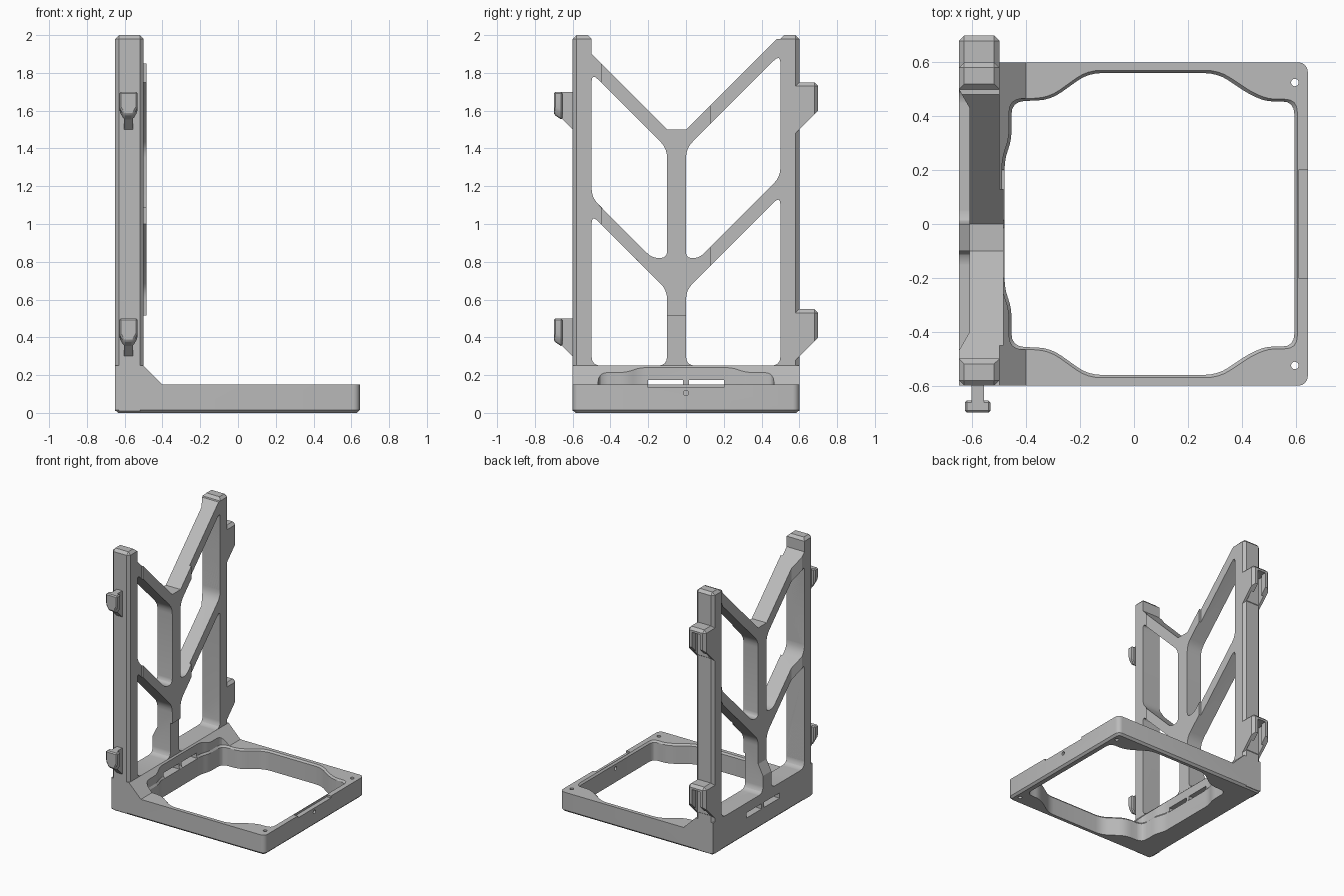
import bpy, bmesh, math
from mathutils import Vector

if "Cube" in bpy.data.objects:
    bpy.data.objects.remove(bpy.data.objects["Cube"])

grey = bpy.data.materials.new("light_grey")
grey.diffuse_color = (0.5, 0.5, 0.5, 1)
grey.use_nodes = True
grey.node_tree.nodes["Principled BSDF"].inputs["Base Color"].default_value = grey.diffuse_color


def finish(name, bm):
    bmesh.ops.recalc_face_normals(bm, faces=bm.faces)
    me = bpy.data.meshes.new(name)
    bm.to_mesh(me)
    bm.free()
    me.materials.append(grey)
    ob = bpy.data.objects.new(name, me)
    bpy.context.collection.objects.link(ob)
    return ob


def loft(name, rings):
    """Closed solid through rings of equal point count."""
    bm = bmesh.new()
    loops = [[bm.verts.new(p) for p in ring] for ring in rings]
    n = len(loops[0])
    bm.faces.new(loops[0])
    bm.faces.new(loops[-1])
    for a, b in zip(loops, loops[1:]):
        for i in range(n):
            j = (i + 1) % n
            bm.faces.new((a[i], a[j], b[j], b[i]))
    return finish(name, bm)


def prism(name, pts, axis, a, b):
    """Extrude a 2D profile along an axis from a to b."""
    put = {'x': lambda p, t: (t, p[0], p[1]),
           'y': lambda p, t: (p[0], t, p[1]),
           'z': lambda p, t: (p[0], p[1], t)}[axis]
    return loft(name, [[put(p, t) for p in pts] for t in (a, b)])


def box(name, x0, x1, y0, y1, z0, z1):
    return prism(name, [(x0, y0), (x1, y0), (x1, y1), (x0, y1)], 'z', z0, z1)


def rounded(pts, r, steps=4):
    """Replace each corner of a polygon with a curve."""
    out = []
    for i, p in enumerate(pts):
        p, q, s = Vector(p), Vector(pts[i - 1]), Vector(pts[(i + 1) % len(pts)])
        d = min(r, (q - p).length * .45, (s - p).length * .45)
        a, b = p + (q - p).normalized() * d, p + (s - p).normalized() * d
        for k in range(steps + 1):
            t = k / steps
            out.append(tuple(a * (1 - t) ** 2 + p * 2 * t * (1 - t) + b * t * t))
    return out


def apply(ob, mod):
    bpy.context.view_layer.objects.active = ob
    bpy.ops.object.modifier_apply(modifier=mod.name)


def cut(ob, *cutters):
    for c in cutters:
        m = ob.modifiers.new("cut", 'BOOLEAN')
        m.operation, m.solver, m.object = 'DIFFERENCE', 'EXACT', c
        apply(ob, m)
        bpy.data.objects.remove(c)


def bevel(ob, width, test=lambda a, b: True, segments=1):
    bm = bmesh.new()
    bm.from_mesh(ob.data)
    edges = [e for e in bm.edges if test(e.verts[0].co, e.verts[1].co)]
    bmesh.ops.bevel(bm, geom=edges, offset=width, segments=segments,
                    profile=0.5, affect='EDGES')
    bm.to_mesh(ob.data)
    bm.free()


def cylinder(name, c, axis, r, a, b):
    ring = [(c[0] + r * math.cos(i * math.pi / 8), c[1] + r * math.sin(i * math.pi / 8))
            for i in range(16)]
    return prism(name, ring, axis, a, b)


# Base tray with sloped gusset and sill
base = prism("base", [(-.65, 0), (.645, 0), (.645, .15), (-.4, .15), (-.5, .25), (-.65, .25)],
             'y', -.6, .6)
bevel(base, .035, lambda a, b: a.x > .6 and b.x > .6 and abs(a.z - b.z) > .1, 4)
bevel(base, .015, lambda a, b: a.z < .001 and b.z < .001)

# Opening through the base, flared at its upper rim
half = [(.595, .455), (.49, .455), (.43, .48), (.31, .56), (-.17, .56), (-.31, .46),
        (-.455, .455), (-.455, .31), (-.48, .24)]
loop = rounded(half + [(x, -y) for x, y in reversed(half)], .05)
cut(base, loft("opening", [[(x * s, y * s, z) for x, y in loop]
                           for s, z in ((1, -.1), (1, .137), (1.02, .151), (1.02, .4))]))
cut(base, box("rail_notch", .61, .7, -.2, .2, .135, .2))
for s in (-1, 1):
    cut(base, cylinder("screw_hole", (.597, s * .525), 'z', .014, -.1, .3),
        box("wall_slot", -.7, -.4, min(s * .015, s * .2), max(s * .015, s * .2), .135, .175))
cut(base, cylinder("rail_hole", (0, .105), 'x', .014, .5, .7))

# Forked lattice wall
wall = prism("lattice_wall", [(-.55, .2), (.55, .2), (.55, 1.98), (.48, 1.98), (0, 1.5),
                              (-.1, 1.5), (-.5, 1.9), (-.55, 1.9)], 'x', -.65, -.485)
windows = [
    [(-.5, 1.8), (-.1, 1.4), (-.1, .82), (-.18, .82), (-.5, 1.14)],
    [(0, 1.4), (.5, 1.9), (.5, 1.25), (.07, .82), (0, .82)],
    [(-.5, 1.05), (-.1, .65), (-.1, .25), (-.5, .25)],
    [(0, .65), (.5, 1.15), (.5, .25), (0, .25)],
]
for w in windows:
    cut(wall, prism("window", rounded(w, .05), 'x', -.8, -.3))

# Recess at the back of the beams, tapered at both ends and at its foot
ends = [(-.7, -.56, .29, -.7, .59), (-.65, -.47, .38, -.65, .5), (-.61, -.4, .46, -.61, .43)]
cut(wall, loft("back_recess", [[(x, y0, z), (x, y1, z), (x, y1, 2.2), (x, y0, 2.2)]
                               for x, y0, z, _, y1 in ends]))
# Front face is raised only around the middle
cut(wall, box("front_left", -.5, -.4, -.8, -.45, 0, 2.2),
    box("front_right", -.5, -.4, .13, .8, 0, 2.2),
    box("front_foot", -.5, -.4, -.8, .8, 0, .515))

# Side posts with chamfered outer edges and tops
for name, s in (("left_post", -1), ("right_post", 1)):
    y0, y1 = sorted((s * .5, s * .6))
    post = box(name, -.65, -.5, y0, y1, .01, 2)
    bevel(post, .02, lambda a, b: (a.z > 1.9 and b.z > 1.9)
          or (abs(a.y) > .59 and abs(b.y) > .59 and a.z != b.z))

# Interlocking hooks: tongues on the left post, sockets on the right post
for level, z in (("lower", .3), ("upper", 1.5)):
    neck = prism(level + "_tongue_neck", [(-.67, z + .07), (-.59, z - .01), (-.59, z + .2),
                                          (-.67, z + .2)], 'x', -.603, -.557)
    head = loft(level + "_tongue_head", [
        [(-.605, y, z + .06 - d), (-.555, y, z + .06 - d), (-.532, y, z + .1 - d),
         (-.532, y, z + .2), (-.628, y, z + .2), (-.628, y, z + .1 - d)]
        for y, d in ((-.7, -.02), (-.655, .01))])
    bevel(head, .008)
    sock = prism(level + "_socket", [(.57, z - .03), (.6, z), (.7, z + .1), (.7, z + .25),
                                     (.57, z + .25)], 'x', -.65, -.5)
    bevel(sock, .02, lambda a, b: (a.y > .69 and b.y > .69 and (abs(a.x - b.x) < .01
          or a.z > z + .2)) or (a.z > z + .2 and b.z > z + .2 and a.y != b.y))
    cut(sock, box("socket_cavity", -.63, -.52, .603, .655, z - .1, z + .215),
        box("socket_slot", -.61, -.54, .64, .8, z - .1, z + .215))

# Smooth the rounded corners, keep real edges sharp
for ob in bpy.context.collection.objects:
    ob.select_set(True)
bpy.context.view_layer.objects.active = base
bpy.ops.object.shade_smooth_by_angle(angle=math.radians(25))
